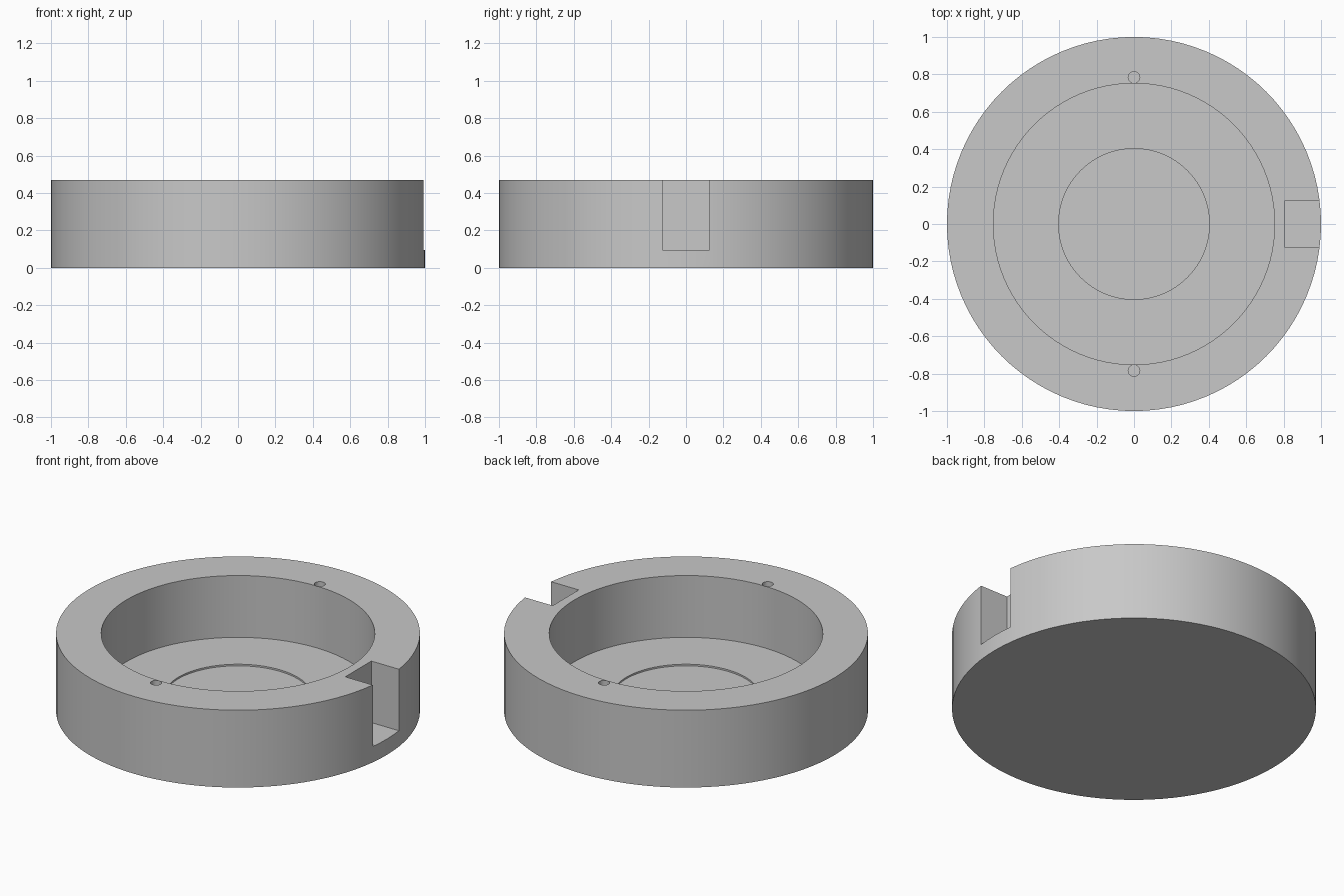
import bpy
import bmesh
import math
from mathutils import Matrix, Vector

if "Cube" in bpy.data.objects:
    bpy.data.objects.remove(bpy.data.objects["Cube"], do_unlink=True)

HEIGHT, FLOOR = 0.469, 0.094
SEGMENTS = 96

grey = bpy.data.materials.new("plain_grey")
grey.use_nodes = True
colour = (0.58, 0.58, 0.58, 1)
grey.diffuse_color = colour
grey.node_tree.nodes["Principled BSDF"].inputs["Base Color"].default_value = colour


def add_object(name, bm):
    bmesh.ops.recalc_face_normals(bm, faces=bm.faces)
    mesh = bpy.data.meshes.new(name)
    bm.to_mesh(mesh)
    bm.free()
    mesh.materials.append(grey)
    obj = bpy.data.objects.new(name, mesh)
    bpy.context.collection.objects.link(obj)
    return obj


def cylinder(name, radius, bottom, top, y=0, segments=SEGMENTS):
    bm = bmesh.new()
    place = Matrix.Translation((0, y, (bottom + top) / 2))
    bmesh.ops.create_cone(bm, cap_ends=True, segments=segments, radius1=radius,
                          radius2=radius, depth=top - bottom, matrix=place)
    return add_object(name, bm)


def box(name, low, high):
    low, high = Vector(low), Vector(high)
    bm = bmesh.new()
    place = Matrix.Translation((low + high) / 2) @ Matrix.Diagonal((*(high - low), 1))
    bmesh.ops.create_cube(bm, size=1, matrix=place)
    return add_object(name, bm)


# Solid round body
body = cylinder("round_housing", 1, 0, HEIGHT)

# Cavity, shallow floor recess, side slot and two pin holes
cutters = [
    cylinder("cavity_cutter", 0.752, FLOOR, HEIGHT + 0.1),
    cylinder("floor_recess_cutter", 0.403, FLOOR - 0.01, FLOOR + 0.1),
    box("side_slot_cutter", (0.807, -0.125, 0.096), (1.1, 0.125, HEIGHT + 0.1)),
]
for side in (-1, 1):
    cutters.append(cylinder("pin_hole_cutter", 0.031, HEIGHT - 0.12, HEIGHT + 0.1,
                            y=side * 0.784, segments=16))

bpy.context.view_layer.objects.active = body
for cutter in cutters:
    cutter.hide_render = True
    cut = body.modifiers.new(cutter.name, "BOOLEAN")
    cut.operation = "DIFFERENCE"
    cut.solver = "EXACT"
    cut.object = cutter
    bpy.ops.object.modifier_apply(modifier=cut.name)
    bpy.data.objects.remove(cutter, do_unlink=True)

# Smooth round walls with crisp rims
bpy.ops.object.select_all(action="DESELECT")
body.select_set(True)
bpy.ops.object.shade_smooth_by_angle(angle=math.radians(30))
